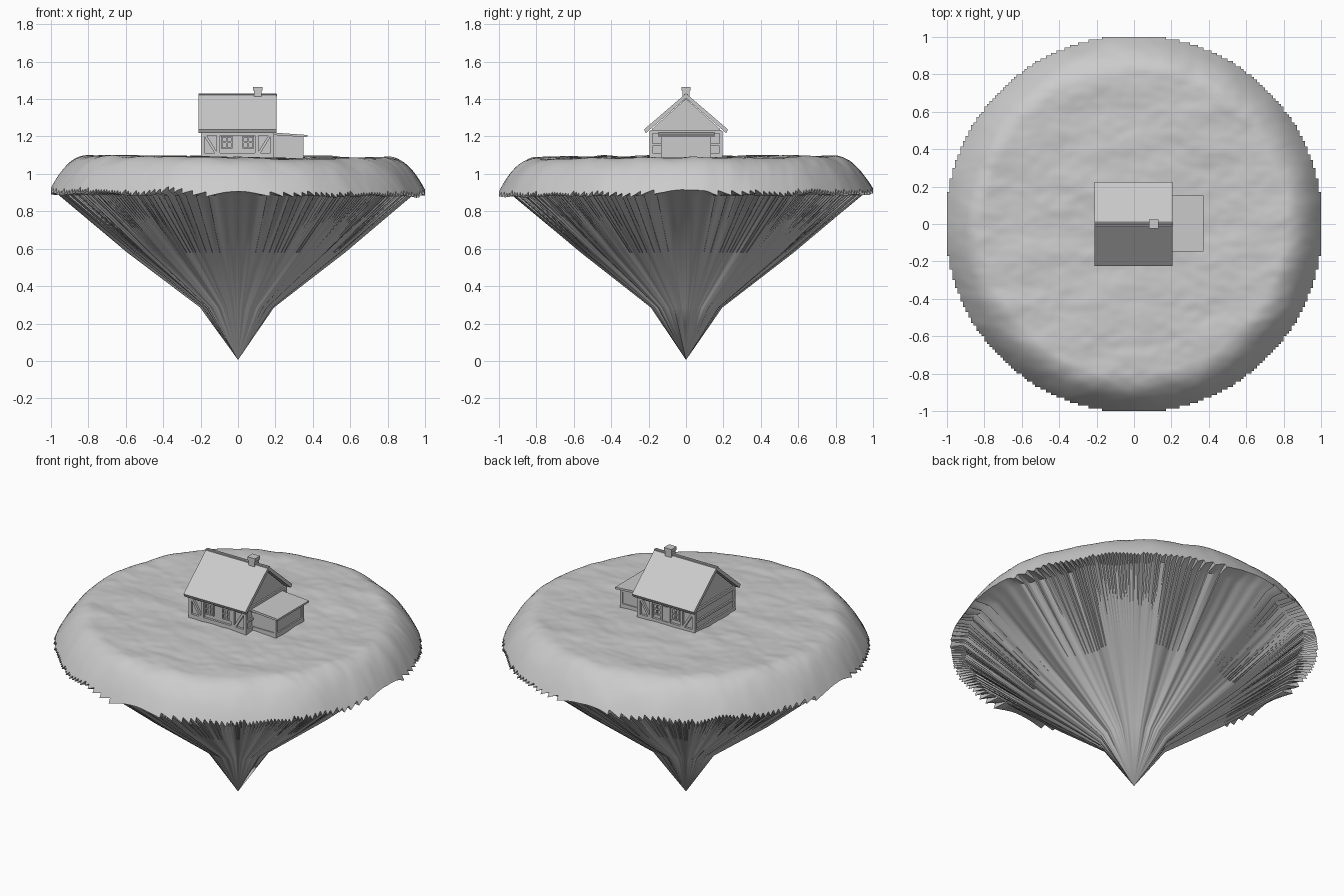
import bpy, bmesh, math
from mathutils import Vector, Matrix, noise

if "Cube" in bpy.data.objects:
    bpy.data.objects.remove(bpy.data.objects["Cube"])


def finish(bm, name, smooth=None):
    bmesh.ops.recalc_face_normals(bm, faces=bm.faces)
    me = bpy.data.meshes.new(name)
    bm.to_mesh(me)
    bm.free()
    ob = bpy.data.objects.new(name, me)
    bpy.context.collection.objects.link(ob)
    if smooth:
        bpy.ops.object.select_all(action='DESELECT')
        ob.select_set(True)
        bpy.context.view_layer.objects.active = ob
        bpy.ops.object.shade_smooth_by_angle(angle=math.radians(smooth))
    return ob


def add_box(bm, x0, x1, y0, y1, z0, z1, tilt=0):
    m = (Matrix.Translation(((x0 + x1) / 2, (y0 + y1) / 2, (z0 + z1) / 2))
         @ Matrix.Rotation(tilt, 4, 'Y')
         @ Matrix.Diagonal((x1 - x0, y1 - y0, z1 - z0, 1)))
    bmesh.ops.create_cube(bm, size=1, matrix=m)


def boxes(name, items):
    bm = bmesh.new()
    for it in items:
        add_box(bm, *it)
    return finish(bm, name)


def prism(name, profile, a, b, axis='x'):
    # profile is (y, z) swept along x, or (x, z) swept along y
    bm = bmesh.new()
    put = (lambda u, v: (a, u, v)) if axis == 'x' else (lambda u, v: (u, a, v))
    f = bm.faces.new([bm.verts.new(put(u, v)) for u, v in profile])
    r = bmesh.ops.extrude_face_region(bm, geom=[f])
    d = Vector((b - a, 0, 0)) if axis == 'x' else Vector((0, b - a, 0))
    bmesh.ops.translate(bm, vec=d, verts=[v for v in r['geom'] if isinstance(v, bmesh.types.BMVert)])
    return finish(bm, name)


# Floating island: stair-edged grid disc, domed at the rim, drawn down to a point
def ground_z(x, y):
    t = max(0, (math.hypot(x, y) - 0.8) / 0.2)
    n = noise.noise(Vector((x * 5, y * 9, 1.7))) * 0.008 + noise.noise(Vector((x * 1.5, y * 1.5, 4))) * 0.01
    n += noise.noise(Vector((x * 14, y * 22, 3))) * 0.003
    n += noise.noise(Vector((x * 4, y * 4, 9))) * 0.02 * min(t, 1)
    return 1.09 - 0.008 * x + 0.004 * y - 0.172 * t ** 2.1 + n


N = 70
bm = bmesh.new()
grid = {}


def vert(i, j):
    if (i, j) not in grid:
        x, y = i / N, j / N
        grid[i, j] = bm.verts.new((x, y, ground_z(x, y)))
    return grid[i, j]


for i in range(-N, N):
    for j in range(-N, N):
        near = math.hypot(min(abs(i), abs(i + 1)), min(abs(j), abs(j + 1))) / N
        if near < 1.0:
            bm.faces.new([vert(i, j), vert(i + 1, j), vert(i + 1, j + 1), vert(i, j + 1)])
rim = [e for e in bm.edges if e.is_boundary]
# Rock rings below the rim: radius, height, roughness
for k, z, wob in ((0.92, 0.885, 0.05), (0.56, 0.58, 0.05), (0.185, 0.285, 0.025), (0.0, 0.005, 0)):
    geom = bmesh.ops.extrude_edge_only(bm, edges=rim)['geom']
    rim = [g for g in geom if isinstance(g, bmesh.types.BMEdge)]
    for v in [g for g in geom if isinstance(g, bmesh.types.BMVert)]:
        a = math.atan2(v.co.y, v.co.x)
        c, s = math.cos(a), math.sin(a)
        n = noise.noise(Vector((c * 4, s * 4, 2))) + 0.4 * noise.noise(Vector((c * 14, s * 14, 7)))
        d = math.hypot(v.co.x, v.co.y)
        f = k + wob * n if k == 0.92 else (k + wob * n) / d
        v.co = Vector((v.co.x * f, v.co.y * f, z))
bmesh.ops.remove_doubles(bm, verts=bm.verts, dist=0.0001)
finish(bm, "floating_island", 35)

# House walls with gable, and pitched roof
prism("house_walls", [(-.182, 1.07), (.182, 1.07), (.182, 1.24), (0, 1.402), (-.182, 1.24)], -.188, .183)
prism("house_roof", [(-.225, 1.237), (0, 1.43), (.225, 1.237), (.215, 1.218), (0, 1.405), (-.215, 1.218)], -.21, .207)
boxes("roof_ridge", [(-.212, .209, -.01, .01, 1.413, 1.428)])

# Timber frame on the long walls: sill, top rail, posts and braces
timber = []
for s in (-1, 1):
    y0, y1 = sorted((s * .178, s * .195))
    timber += [(-.195, .19, y0, y1, 1.07, 1.112), (-.195, .19, y0, y1, 1.205, 1.225)]
    for x in (-.187, -.105, .1, .182):
        timber.append((x - .009, x + .009, y0, y1, 1.07, 1.22))
    timber.append((-.153, -.139, y0, y1, 1.10, 1.216, -.55))
    timber.append((.134, .148, y0, y1, 1.10, 1.216, .55))
# Horizontal beams on the gable ends
for x0, x1 in ((-.197, -.18), (.175, .192)):
    for z0, z1, w in ((1.07, 1.112, .19), (1.15, 1.163, .19), (1.215, 1.235, .19)):
        timber.append((x0, x1, -w, w, z0, z1))
    for s in (-.187, .187):
        timber.append((x0, x1, s - .009, s + .009, 1.07, 1.23))
boxes("timber_frame", timber)

# Windows with crossbars, and the door at the back
win = []
for s, xs in ((-1, (-.06, .055)), (1, (-.06, .065))):
    y0, y1 = sorted((s * .178, s * .191))
    for x in xs:
        for d in (-.026, 0, .026):
            win.append((x + d - .004, x + d + .004, y0, y1, 1.135, 1.2))
        for z in (1.135, 1.165, 1.195):
            win.append((x - .03, x + .03, y0, y1, z, z + .007))
boxes("window_frames", win)
boxes("back_door", [(-.022, .028, .178, .19, 1.08, 1.2),
                    (-.028, -.02, .178, .196, 1.08, 1.206), (.026, .034, .178, .196, 1.08, 1.206)])

# Side annex with sloped roof
prism("annex_walls", [(.18, 1.07), (.342, 1.07), (.342, 1.198), (.18, 1.212)], -.127, .127, 'y')
prism("annex_roof", [(.185, 1.208), (.37, 1.196), (.371, 1.208), (.185, 1.221)], -.147, .152, 'y')
boxes("annex_beams", [(.18, .35, -.133, .133, 1.07, 1.11), (.18, .35, -.133, .133, 1.18, 1.197)]
      + [(.334, .35, s - .008, s + .008, 1.07, 1.19) for s in (-.125, .125)])

# Chimney
boxes("chimney", [(.085, .126, -.02, .02, 1.38, 1.445), (.08, .131, -.025, .025, 1.445, 1.465)])
